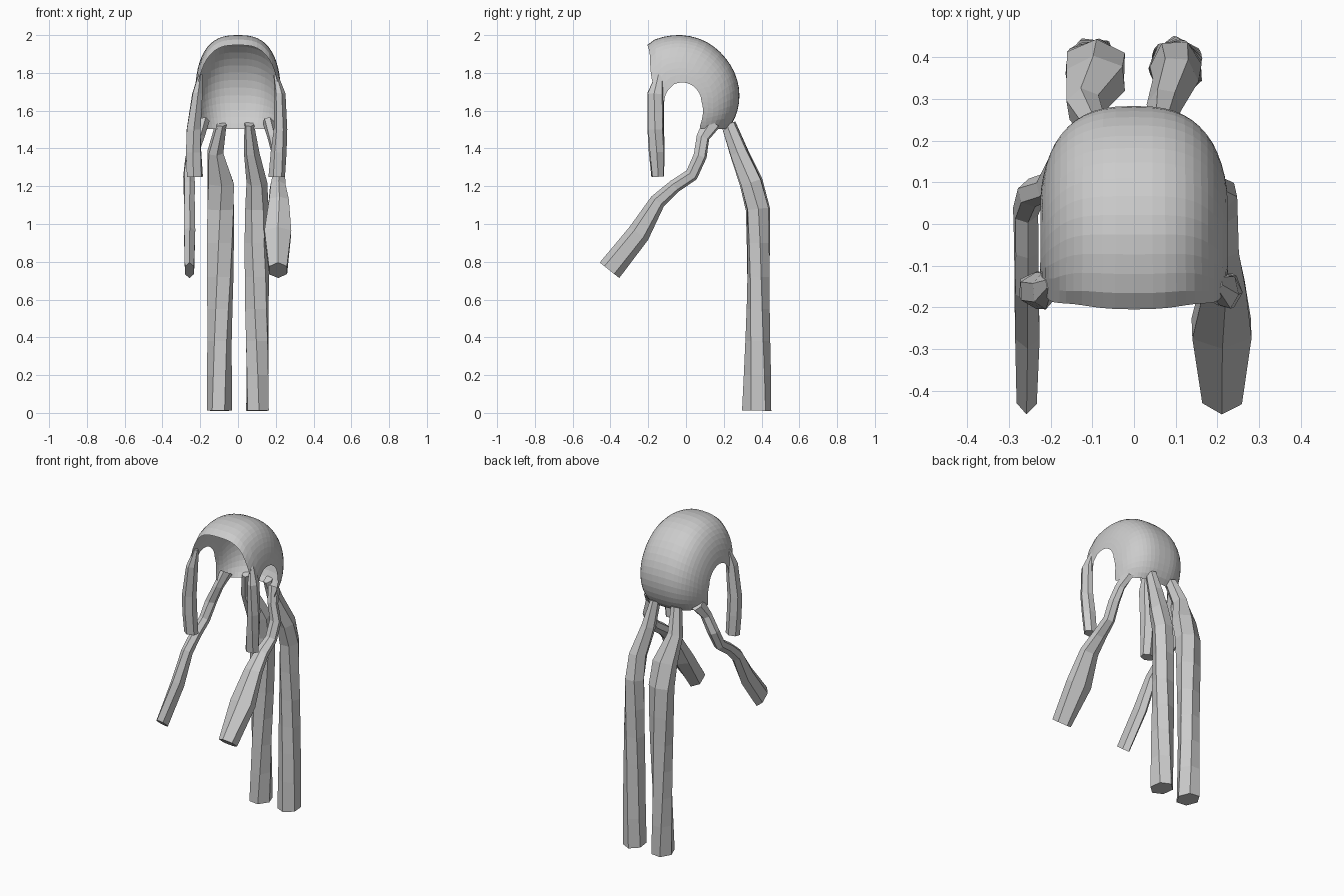
import bpy, bmesh
from math import sin, cos, asin, acos, radians, degrees, pi
from mathutils import Vector

if "Cube" in bpy.data.objects:
    bpy.data.objects.remove(bpy.data.objects["Cube"])

X = Vector((1, 0, 0))


def finish(name, bm):
    bmesh.ops.recalc_face_normals(bm, faces=bm.faces)
    me = bpy.data.meshes.new(name)
    bm.to_mesh(me)
    bm.free()
    ob = bpy.data.objects.new(name, me)
    bpy.context.collection.objects.link(ob)
    return ob


def skin(bm, rows, closed):
    n = len(rows[0])
    for a, b in zip(rows, rows[1:]):
        for j in range(n if closed else n - 1):
            k = (j + 1) % n
            bm.faces.new((a[j], a[k], b[k], b[j]))


def strand(name, stations, sides=6, twist=0.0, start=0.0):
    """Low-poly tube; each station is x, y, z, half width in x, half depth."""
    bm = bmesh.new()
    pts = [Vector(s[:3]) for s in stations]
    rows = []
    for i, s in enumerate(stations):
        t = pts[min(i + 1, len(pts) - 1)] - pts[max(i - 1, 0)]
        t.x = 0
        side = t.normalized().cross(X)
        row = []
        for j in range(sides):
            a = start + twist * i + 2 * pi * j / sides
            row.append(bm.verts.new(pts[i] + X * s[3] * cos(a) + side * s[4] * sin(a)))
        rows.append(row)
    skin(bm, rows, True)
    bm.faces.new(rows[0])
    bm.faces.new(rows[-1])
    return finish(name, bm)


# Hair cap: hoops fanned around the ear opening
CY, CZ, W, P = -0.02, 1.64, 0.228, 0.75
PROFILE = [(-60, .27), (-30, .275), (-23, .284), (11, .308), (45, .33), (70, .35),
           (90, .36), (117, .368), (123, .354), (180, .34)]


def radius(deg):
    for (a, ra), (b, rb) in zip(PROFILE, PROFILE[1:]):
        if deg <= b:
            return ra + (rb - ra) * (deg - a) / (b - a)
    return PROFILE[-1][1]


bm = bmesh.new()
NA, NT = 24, 20
rows = []
for i in range(NT + 1):
    row = []
    f = i / NT
    inner = .1 + .066 * max(0, (f - .72) / .28)
    for j in range(NA + 1):
        s = 2 * j / NA - 1
        end = acos((inner / (.36 - .09 * f)) ** (1 / P))
        a = abs(s) * end
        shape = cos(a) ** P
        front = 121 + 54 * max(0, (.36 - .36 * shape) / .26) ** 1.7
        back = -degrees(asin(min(.9, .137 / (.275 * shape))))
        th = front + (back - front) * f
        r = radius(th) * shape
        x = W * sin(a) ** P * (1 if s > 0 else -1)
        row.append(bm.verts.new((x, CY + r * cos(radians(th)), CZ + r * sin(radians(th)))))
    rows.append(row)
skin(bm, rows, False)
finish("hair_cap", bm)

# Side locks hanging in front of the ears
strand("side_lock_left", [
    (-.2, -.14, 1.79, .012, .02), (-.215, -.16, 1.69, .03, .045), (-.235, -.16, 1.5, .042, .044),
    (-.235, -.155, 1.38, .045, .042), (-.228, -.15, 1.25, .045, .034)], 6, .1, .3)
strand("side_lock_right", [
    (.2, -.14, 1.79, .012, .02), (.222, -.16, 1.69, .03, .045), (.225, -.16, 1.5, .036, .044),
    (.215, -.155, 1.38, .042, .042), (.205, -.15, 1.25, .044, .034)], 6, -.1, .3)

# Strands sweeping forward over the shoulders: x and half width differ per side
PATH = [(.14, 1.54, .05), (.09, 1.46, .036), (.075, 1.36, .036), (.03, 1.26, .036),
        (-.06, 1.2, .036), (-.15, 1.12, .042), (-.25, .95, .06), (-.405, .755, .066)]
LEFT = [(-.18, .03), (-.205, .03), (-.245, .035), (-.26, .032),
        (-.258, .032), (-.258, .032), (-.256, .034), (-.257, .028)]
RIGHT = [(.16, .03), (.185, .03), (.215, .034), (.215, .036),
         (.21, .045), (.215, .06), (.21, .082), (.212, .055)]
for name, sidepts in (("shoulder_strand_left", LEFT), ("shoulder_strand_right", RIGHT)):
    strand(name, [(x, y, z, w, d) for (y, z, d), (x, w) in zip(PATH, sidepts)], 6, .05, .2)

# Long back tails
TAIL = [(.225, 1.53, .04), (.28, 1.38, .05), (.345, 1.22, .062), (.38, 1.08, .064),
        (.383, .9, .062), (.383, .72, .06), (.382, .55, .062), (.38, .38, .066),
        (.378, .2, .072), (.374, .012, .078)]
TL = [(-.09, .03), (-.12, .045), (-.092, .078), (-.092, .08), (-.093, .077),
      (-.094, .073), (-.096, .068), (-.098, .065), (-.098, .065), (-.098, .066)]
TR = [(.06, .026), (.072, .042), (.1, .055), (.1, .062), (.098, .064),
      (.1, .066), (.1, .066), (.102, .066), (.103, .065), (.103, .065)]
for name, sidepts, tw in (("back_tail_left", TL, .1), ("back_tail_right", TR, -.1)):
    strand(name, [(x, y, z, w, d) for (y, z, d), (x, w) in zip(TAIL, sidepts)], 6, tw, .25)
